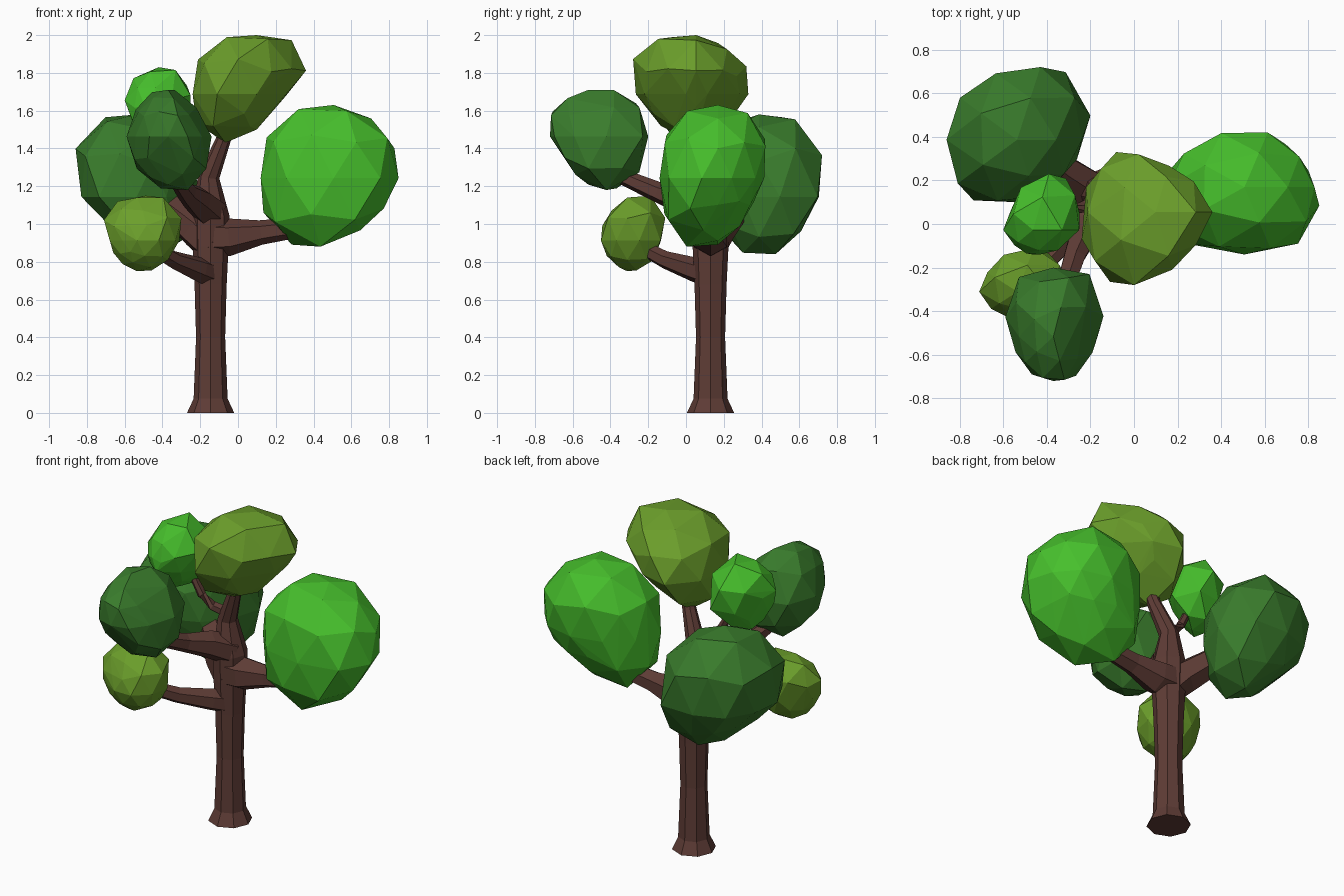
import bpy, bmesh
from mathutils import Vector

if "Cube" in bpy.data.objects:
    bpy.data.objects.remove(bpy.data.objects["Cube"])


def material(name, rgb):
    m = bpy.data.materials.new(name)
    m.diffuse_color = (*rgb, 1)
    m.use_nodes = True
    m.node_tree.nodes["Principled BSDF"].inputs["Base Color"].default_value = m.diffuse_color
    return m


BARK = material("brown bark", (0.112, 0.045, 0.036))
BRIGHT = material("bright green", (0.062, 0.52, 0.025))
DARK = material("dark green", (0.041, 0.20, 0.025))
OLIVE = material("olive green", (0.148, 0.345, 0.024))


def finish(name, bm, mat):
    bmesh.ops.recalc_face_normals(bm, faces=bm.faces)
    mesh = bpy.data.meshes.new(name)
    bm.to_mesh(mesh)
    bm.free()
    mesh.materials.append(mat)
    obj = bpy.data.objects.new(name, mesh)
    bpy.context.collection.objects.link(obj)


def limb(name, sides, path):
    """Faceted tapering tube through (x, y, z, radius) points."""
    bm = bmesh.new()
    pts = [Vector(p[:3]) for p in path]
    rings = []
    for i, p in enumerate(pts):
        t = (pts[min(i + 1, len(pts) - 1)] - pts[max(i - 1, 0)]).normalized()
        if i == 0 and t.z > 0.9:
            t = Vector((0, 0, 1))
        ref = Vector((0, 1, 0)) if abs(t.z) > 0.75 else Vector((0, 0, 1))
        u = ref.cross(t).normalized()
        v = t.cross(u)
        ring = bmesh.ops.create_circle(bm, segments=sides, radius=path[i][3])["verts"]
        for w in ring:
            w.co = p + u * w.co.x + v * w.co.y
        rings.append(ring)
    for a, b in zip(rings, rings[1:]):
        for k in range(sides):
            n = (k + 1) % sides
            bm.faces.new((a[k], a[n], b[n], b[k]))
    bm.faces.new(rings[0])
    bm.faces.new(rings[-1])
    finish(name, bm, BARK)


CORNERS = ((-1, -1), (1, -1), (-1, 1), (1, 1))


def leaf_clump(name, mat, center, half, xz, yz, xy):
    """Faceted ball fitted to a box; each number is the reach towards
    one box corner (1 = round, more = bulged, less = cut away)."""
    dirs, reach = [], []
    for axes, amounts in (((0, 2), xz), ((1, 2), yz), ((0, 1), xy)):
        for corner, amount in zip(CORNERS, amounts):
            c = Vector((0, 0, 0))
            c[axes[0]], c[axes[1]] = corner
            dirs.append(c.normalized())
            reach.append(amount)
    bm = bmesh.new()
    bmesh.ops.create_icosphere(bm, subdivisions=2, radius=1)
    ball = [v.co.normalized() for v in bm.verts]
    bumps = [0.0] * len(dirs)
    # adjust the bumps until every corner has its reach
    for _ in range(80):
        pts = [d * (1 + sum(a * max(0, d.dot(c)) ** 4 for c, a in zip(dirs, bumps)))
               for d in ball]
        for i in range(3):
            lo, hi = min(p[i] for p in pts), max(p[i] for p in pts)
            for p in pts:
                p[i] = 2 * (p[i] - lo) / (hi - lo) - 1
        for k, c in enumerate(dirs):
            error = reach[k] - max(p.dot(c) for p in pts)
            bumps[k] = max(-0.5, min(0.5, bumps[k] + 0.3 * error))
    for v, p in zip(bm.verts, pts):
        v.co = [center[i] + half[i] * p[i] for i in range(3)]
    # keep the clump convex
    hull = bmesh.ops.convex_hull(bm, input=bm.verts[:])
    spare = [e for e in hull["geom_interior"] if isinstance(e, bmesh.types.BMVert)]
    bmesh.ops.delete(bm, geom=spare, context='VERTS')
    finish(name, bm, mat)


# Trunk with flared foot, thick fork and the leader to the top clump
limb("trunk", 8, [
    (-.145, .13, 0, .125), (-.145, .13, .075, .09), (-.145, .13, .4, .077),
    (-.145, .13, .68, .085), (-.145, .13, .88, .095), (-.145, .13, 1.04, .10),
    (-.155, .12, 1.25, .057), (-.08, .08, 1.44, .04), (-.04, .06, 1.56, .035)])

# Branches
limb("right_branch", 6, [(-.16, .13, .93, .105), (-.05, .13, .93, .10),
                         (.12, .13, .955, .065), (.38, .13, .99, .05)])
limb("back_branch", 6, [(-.13, .12, .87, .09), (-.22, .165, .97, .10),
                        (-.34, .25, 1.07, .085), (-.48, .36, 1.2, .06)])
limb("front_branch", 6, [(-.14, .12, 1.06, .09), (-.21, .0, 1.12, .08),
                         (-.27, -.14, 1.165, .055), (-.34, -.36, 1.26, .04)])
limb("low_branch", 6, [(-.145, .12, .735, .07), (-.21, .04, .76, .065),
                       (-.34, -.11, .81, .047), (-.46, -.24, .88, .04)])
limb("small_branch", 6, [(-.14, .12, 1.28, .035), (-.23, .08, 1.32, .03),
                         (-.29, .06, 1.38, .025), (-.37, .05, 1.53, .02)])

# Foliage: corner order is low/low, high/low, low/high, high/high
leaf_clump("top_foliage", OLIVE, (.06, .025, 1.715), (.30, .305, .285),
           (1.12, .63, 1.15, 1.19), (.85, .88, 1.2, .98), (1.23, .70, 1.04, .90))
leaf_clump("right_foliage", BRIGHT, (.485, .14, 1.255), (.365, .28, .375),
           (1.13, .88, 1.03, 1.0), (1.08, .87, 1.1, 1.1), (1.03, 1.1, .96, .98))
leaf_clump("back_foliage", DARK, (-.53, .41, 1.21), (.33, .31, .37),
           (.72, 1.1, 1.17, .95), (.97, .93, 1.0, 1.04), (1.13, .88, .96, 1.15))
leaf_clump("front_foliage", DARK, (-.365, -.46, 1.445), (.225, .26, .265),
           (.95, 1.03, .97, .90), (.75, 1.04, 1.06, 1.04), (.95, .95, 1.1, 1.16))
leaf_clump("small_foliage", BRIGHT, (-.425, .045, 1.62), (.175, .185, .21),
           (.92, .95, 1.03, 1.13), (.95, .95, .97, 1.05), (1.02, .88, .76, 1.22))
leaf_clump("low_foliage", OLIVE, (-.505, -.28, .95), (.205, .17, .2),
           (.94, .96, 1.06, 1.1), (1.0, .95, .9, 1.25), (.97, 1.0, .9, 1.0))
